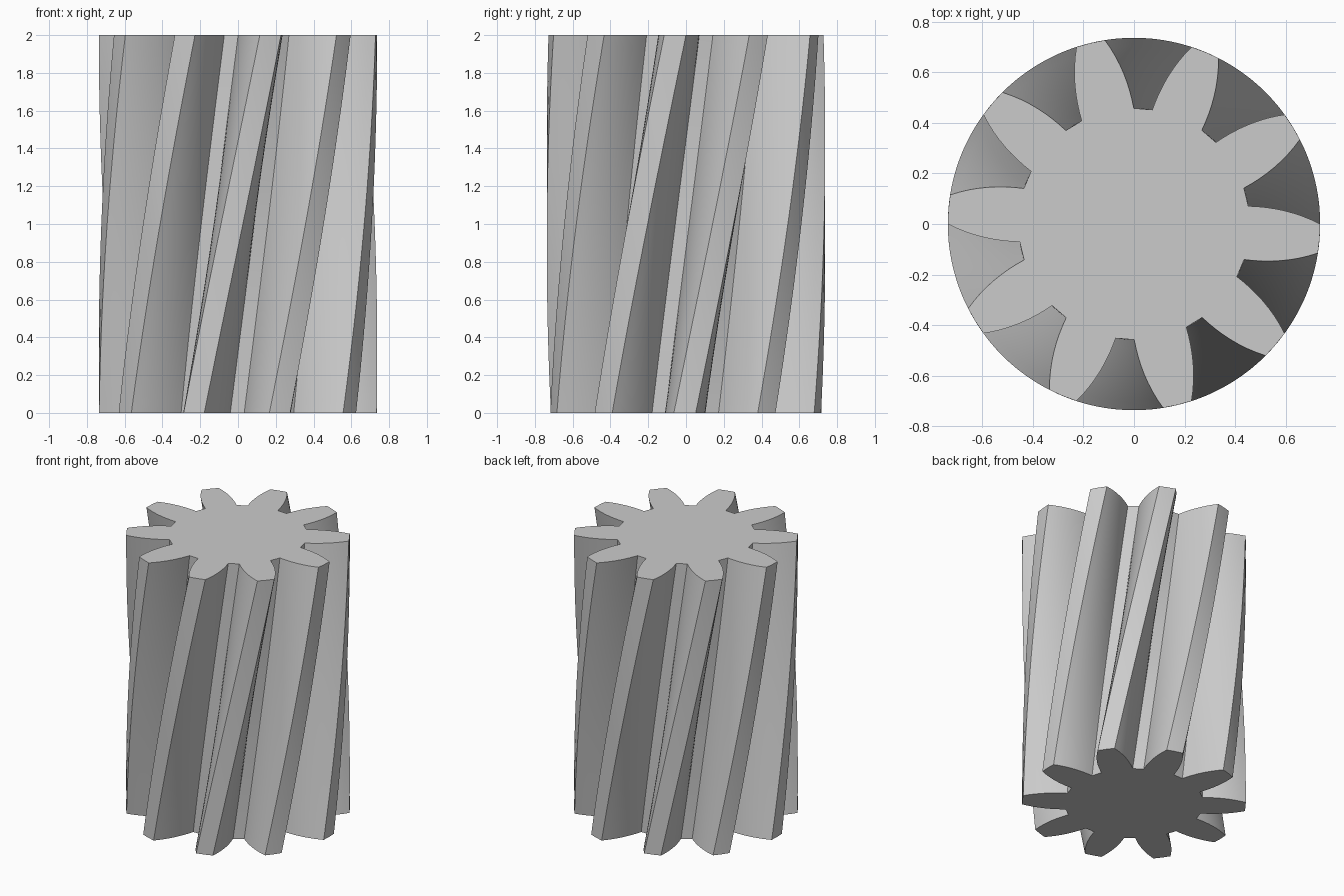
import bpy
import bmesh
from math import radians, sin, cos

cube = bpy.data.objects.get("Cube")
if cube:
    bpy.data.objects.remove(cube)

TEETH = 10
ROOT, TIP, HEIGHT = 0.458, 0.737, 2.0
START, TWIST = -0.5, 32.0      # degrees
FLANK_STEPS, LAYERS = 8, 32

steel = bpy.data.materials.new("light_grey")
steel.use_nodes = True
GREY = (0.6, 0.6, 0.6, 1)
steel.diffuse_color = GREY
steel.node_tree.nodes["Principled BSDF"].inputs["Base Color"].default_value = GREY


def half_angle(r):
    """Half the tooth's angular width at radius r, in degrees."""
    d = r - ROOT
    return 13.4 - 23 * d - 32 * d * d


def gear_profile():
    """Outline of the gear as (radius, angle) pairs."""
    radii = [ROOT + (TIP - ROOT) * i / FLANK_STEPS for i in range(FLANK_STEPS + 1)]
    tooth = [(r, -half_angle(r)) for r in radii]
    tooth.append((TIP, 0))
    tooth += [(r, half_angle(r)) for r in reversed(radii)]
    return [(r, a + k * 360 / TEETH) for k in range(TEETH) for r, a in tooth]


# Helical gear: the toothed outline turned steadily as it rises
profile = gear_profile()
bm = bmesh.new()
rings = []
for layer in range(LAYERS + 1):
    t = layer / LAYERS
    turn = START + TWIST * t
    rings.append([bm.verts.new((r * cos(radians(a + turn)),
                                r * sin(radians(a + turn)), HEIGHT * t))
                  for r, a in profile])

count = len(profile)
for low, high in zip(rings, rings[1:]):
    for i in range(count):
        j = (i + 1) % count
        bm.faces.new((low[i], low[j], high[j], high[i]))

# Flat end caps
bm.faces.new(rings[-1])
bm.faces.new(rings[0][::-1])

mesh = bpy.data.meshes.new("helical_gear")
bm.to_mesh(mesh)
bm.free()
mesh.materials.append(steel)
gear = bpy.data.objects.new("helical_gear", mesh)
bpy.context.collection.objects.link(gear)

bpy.ops.object.select_all(action='DESELECT')
gear.select_set(True)
bpy.context.view_layer.objects.active = gear
bpy.ops.object.shade_smooth_by_angle(angle=radians(30))
